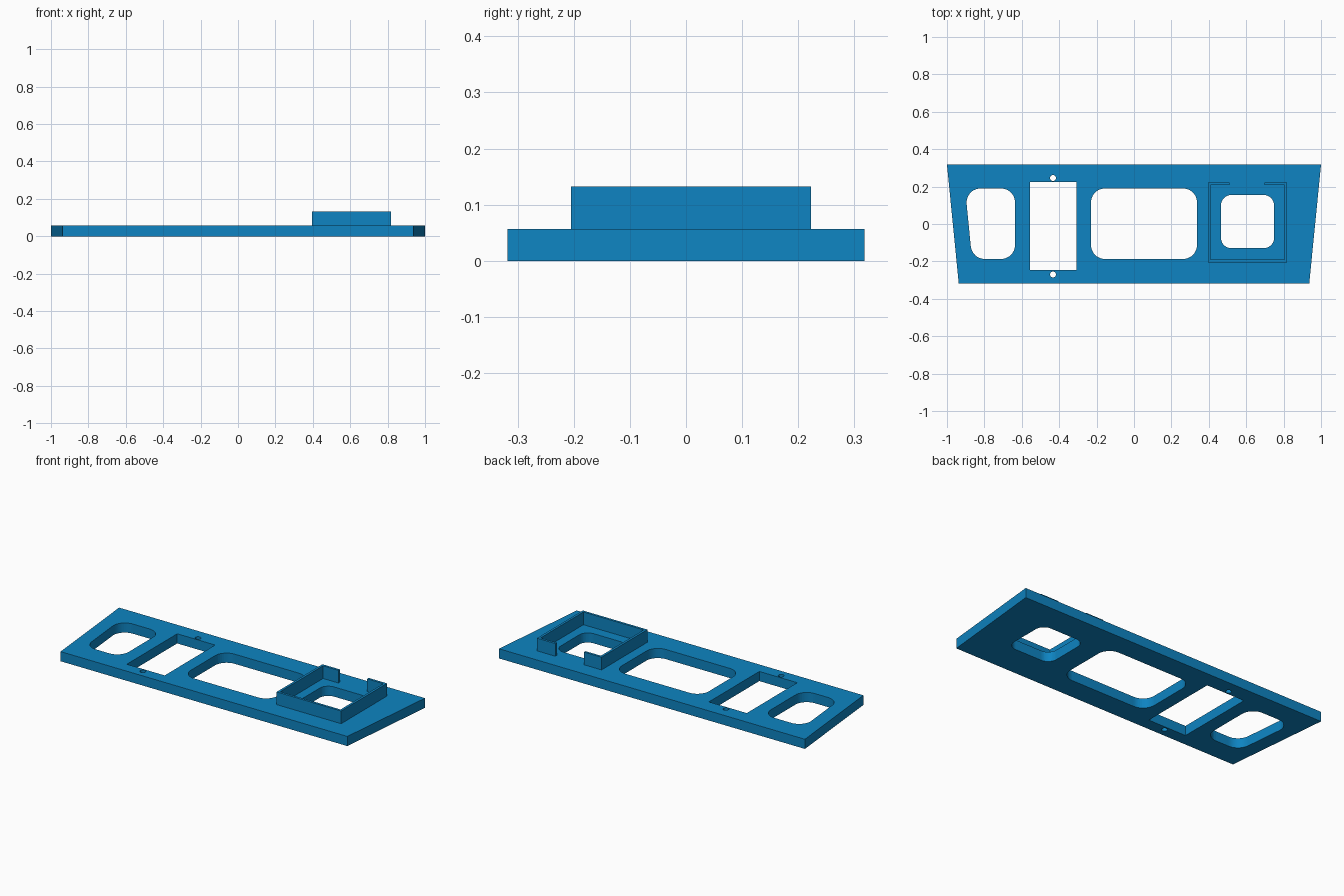
import bpy, bmesh, math
from mathutils import Vector

if "Cube" in bpy.data.objects:
    bpy.data.objects.remove(bpy.data.objects["Cube"])

blue = bpy.data.materials.new("panel_blue")
blue.diffuse_color = (0.0044, 0.231, 0.539, 1)
blue.use_nodes = True
blue.node_tree.nodes["Principled BSDF"].inputs["Base Color"].default_value = blue.diffuse_color


def rounded(corners, radius, steps=10):
    """Fillet every corner of a convex counter-clockwise polygon."""
    pts = [Vector(c) for c in corners]
    out = []
    for i, p in enumerate(pts):
        a = (pts[i - 1] - p).normalized()
        b = (pts[(i + 1) % len(pts)] - p).normalized()
        half = a.angle(b) / 2
        centre = p + (a + b).normalized() * radius / math.sin(half)
        start = p + a * radius / math.tan(half) - centre
        sweep = math.pi - 2 * half
        for k in range(steps + 1):
            t = sweep * k / steps
            c, s = math.cos(t), math.sin(t)
            out.append((centre.x + start.x * c - start.y * s,
                        centre.y + start.x * s + start.y * c))
    return out


def rect(x0, x1, y0, y1):
    return [(x0, y0), (x1, y0), (x1, y1), (x0, y1)]


def circle(x, y, r, n=24):
    return [(x + r * math.cos(math.tau * i / n), y + r * math.sin(math.tau * i / n))
            for i in range(n)]


def extrude_outline(name, loops, z0, z1):
    """Fill the first loop, leave the others as holes, and extrude."""
    curve = bpy.data.curves.new(name + "_outline", "CURVE")
    curve.dimensions = "2D"
    curve.fill_mode = "BOTH"
    curve.extrude = (z1 - z0) / 2
    for loop in loops:
        spline = curve.splines.new("POLY")
        spline.points.add(len(loop) - 1)
        for point, (x, y) in zip(spline.points, loop):
            point.co = (x, y, 0, 1)
        spline.use_cyclic_u = True
    temp = bpy.data.objects.new(name + "_outline", curve)
    bpy.context.collection.objects.link(temp)
    graph = bpy.context.evaluated_depsgraph_get()
    mesh = bpy.data.meshes.new_from_object(temp.evaluated_get(graph))
    bpy.data.objects.remove(temp)
    bm = bmesh.new()
    bm.from_mesh(mesh)
    bmesh.ops.translate(bm, verts=bm.verts, vec=(0, 0, (z0 + z1) / 2))
    bmesh.ops.remove_doubles(bm, verts=bm.verts, dist=1e-5)
    bmesh.ops.recalc_face_normals(bm, faces=bm.faces)
    for f in bm.faces:
        f.smooth = False
    bm.to_mesh(mesh)
    bm.free()
    mesh.materials.clear()
    mesh.materials.append(blue)
    obj = bpy.data.objects.new(name, mesh)
    bpy.context.collection.objects.link(obj)
    return obj


PLATE_TOP, FRAME_TOP = 0.057, 0.132

# Tapered plate with its openings and screw holes
extrude_outline("panel_plate", [
    [(-0.937, -0.318), (0.937, -0.318), (1, 0.318), (-1, 0.318)],
    rounded([(-0.866, -0.187), (-0.636, -0.187), (-0.636, 0.19), (-0.903, 0.19)], 0.075),
    rect(-0.555, -0.307, -0.246, 0.225),
    rounded(rect(-0.23, 0.337, -0.187, 0.19), 0.075),
    rounded(rect(0.465, 0.749, -0.129, 0.155), 0.055),
    circle(-0.433, 0.246, 0.016),
    circle(-0.433, -0.27, 0.016),
], 0, PLATE_TOP)

# Thin upright frame, open in the middle of its back side
x0, x1, y0, y1, t = 0.396, 0.818, -0.205, 0.223, 0.014
gap0, gap1 = 0.51, 0.698
extrude_outline("holder_frame", [[
    (x0, y0), (x1, y0), (x1, y1), (gap1, y1), (gap1, y1 - t), (x1 - t, y1 - t),
    (x1 - t, y0 + t), (x0 + t, y0 + t), (x0 + t, y1 - t), (gap0, y1 - t),
    (gap0, y1), (x0, y1),
]], PLATE_TOP, FRAME_TOP)
